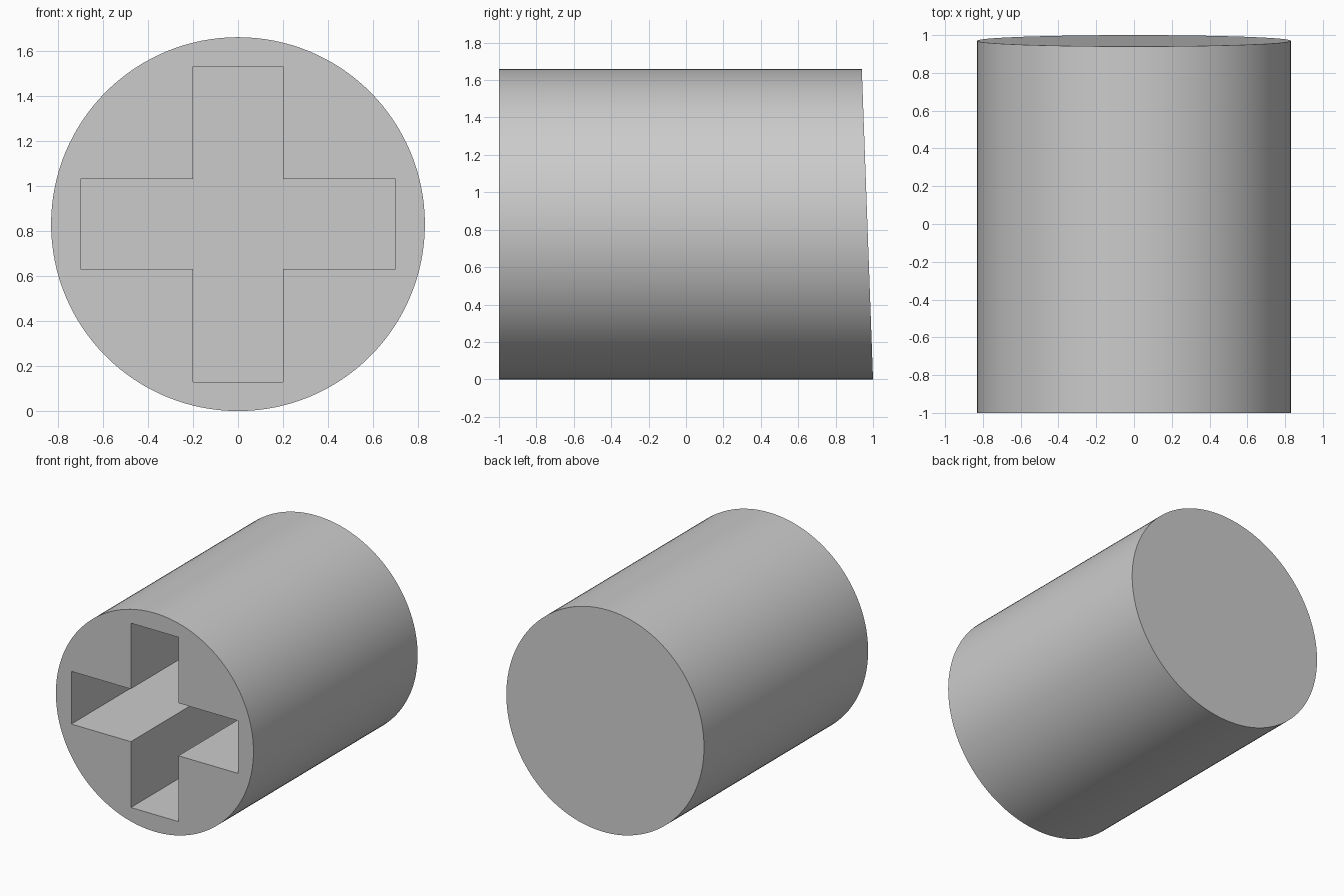
import bpy
import bmesh
from math import radians
from mathutils import Matrix

RADIUS, HALF_LENGTH = 0.83, 1.0
TAPER = 0.06            # how much shorter the top is than the bottom
ARM, REACH = 0.2, 0.7   # half width and reach of the cross
DEPTH = 1.5

cube = bpy.data.objects.get("Cube")
if cube:
    bpy.data.objects.remove(cube, do_unlink=True)

grey = bpy.data.materials.new("light grey")
grey.use_nodes = True
colour = (0.6, 0.6, 0.6, 1.0)
grey.diffuse_color = colour
grey.node_tree.nodes["Principled BSDF"].inputs["Base Color"].default_value = colour


def make_object(name, bm):
    bmesh.ops.recalc_face_normals(bm, faces=bm.faces)
    mesh = bpy.data.meshes.new(name)
    bm.to_mesh(mesh)
    bm.free()
    mesh.materials.append(grey)
    obj = bpy.data.objects.new(name, mesh)
    bpy.context.collection.objects.link(obj)
    return obj


# Round stem lying along y, with a slanted back end
bm = bmesh.new()
bmesh.ops.create_cone(bm, cap_ends=True, segments=128, radius1=RADIUS,
                      radius2=RADIUS, depth=2 * HALF_LENGTH,
                      matrix=Matrix.Translation((0, 0, RADIUS))
                      @ Matrix.Rotation(radians(90), 4, 'X'))
for v in bm.verts:
    if v.co.y > 0:
        v.co.y -= TAPER * v.co.z / (2 * RADIUS)
stem = make_object("stem", bm)

# Cross-shaped socket cutter, one arm profile turned four times
bm = bmesh.new()
arm = [(ARM, ARM), (REACH, ARM), (REACH, -ARM)]
outline = []
for turn in range(4):
    rotation = Matrix.Rotation(radians(-90 * turn), 2)
    for x, z in arm:
        px, pz = rotation @ Matrix.Translation((x, z, 0)).translation.to_2d()
        outline.append(bm.verts.new((px, -HALF_LENGTH - 0.1, pz + RADIUS)))
face = bm.faces.new(outline)
extruded = bmesh.ops.extrude_face_region(bm, geom=[face])["geom"]
bmesh.ops.translate(bm, vec=(0, DEPTH + 0.1, 0),
                    verts=[g for g in extruded if isinstance(g, bmesh.types.BMVert)])
cutter = make_object("socket_cutter", bm)
cutter.hide_render = True
cutter.hide_viewport = True

# Cut the socket, then smooth the round side only
bpy.ops.object.select_all(action='DESELECT')
stem.select_set(True)
bpy.context.view_layer.objects.active = stem
socket = stem.modifiers.new("socket", 'BOOLEAN')
socket.operation = 'DIFFERENCE'
socket.solver = 'EXACT'
socket.object = cutter
bpy.ops.object.modifier_apply(modifier=socket.name)
bpy.data.objects.remove(cutter, do_unlink=True)
bpy.ops.object.shade_smooth_by_angle(angle=radians(30))
